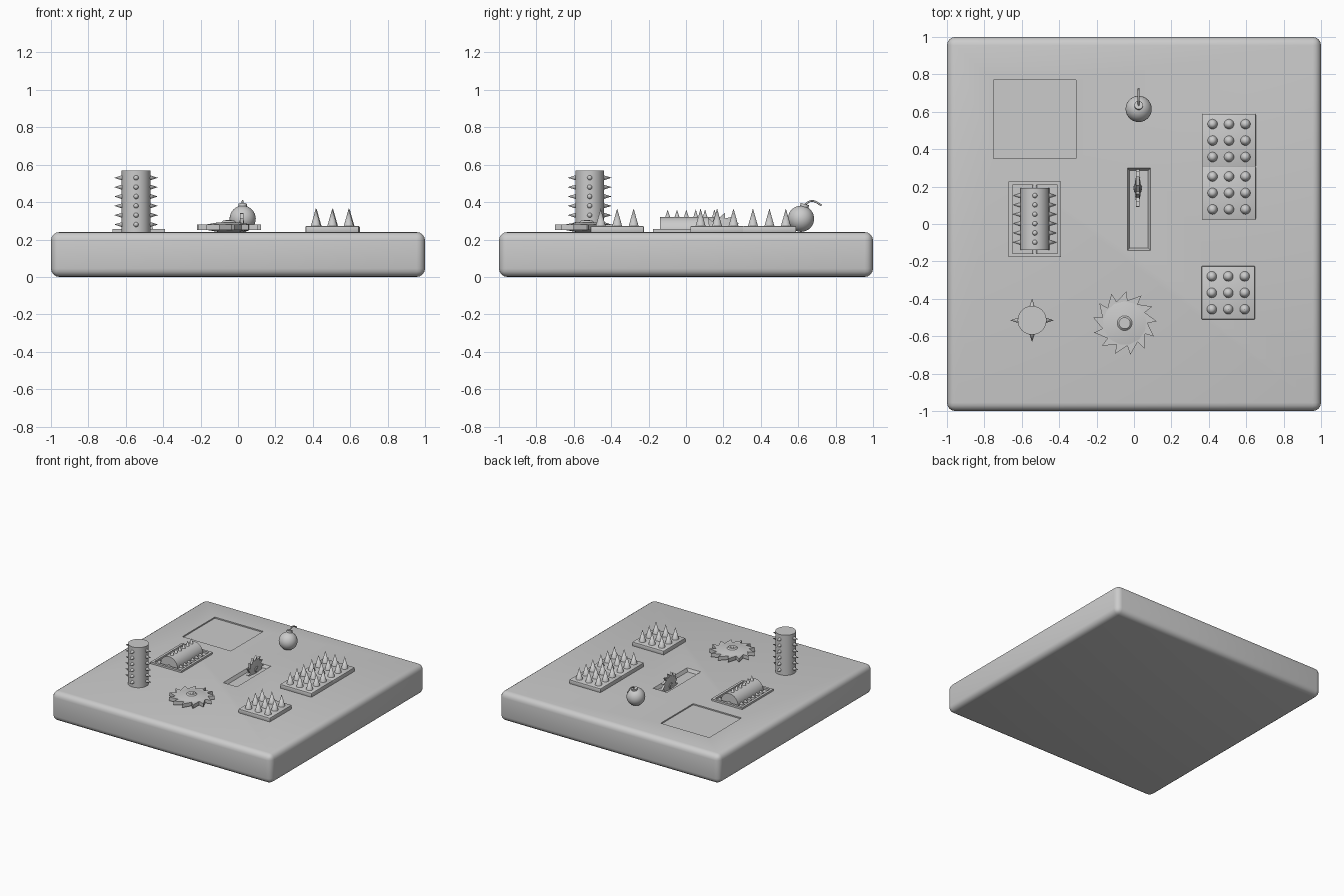
import bpy, bmesh
from math import pi, sin, cos, radians
from mathutils import Matrix, Vector

if "Cube" in bpy.data.objects:
    bpy.data.objects.remove(bpy.data.objects["Cube"])

T = Matrix.Translation
TOP = 0.24


def finish(name, bm, matrix=Matrix(), angle=35, bevel=0, segments=2):
    bm.transform(matrix)
    bmesh.ops.recalc_face_normals(bm, faces=bm.faces)
    me = bpy.data.meshes.new(name)
    bm.to_mesh(me)
    bm.free()
    ob = bpy.data.objects.new(name, me)
    bpy.context.collection.objects.link(ob)
    bpy.ops.object.select_all(action='DESELECT')
    bpy.context.view_layer.objects.active = ob
    ob.select_set(True)
    if bevel:
        m = ob.modifiers.new("bevel", 'BEVEL')
        m.width, m.segments = bevel, segments
        bpy.ops.object.modifier_apply(modifier=m.name)
    if angle:
        bpy.ops.object.shade_smooth_by_angle(angle=radians(angle))
    return ob


def add_box(bm, x0, x1, y0, y1, z0, z1, inset=0):
    """Box whose bottom face may be inset to give sloped walls."""
    vs = bmesh.ops.create_cube(bm, size=1)['verts']
    for v in vs:
        low = v.co.z < 0
        i = inset if low else 0
        v.co = Vector((x0 + i if v.co.x < 0 else x1 - i,
                       y0 + i if v.co.y < 0 else y1 - i,
                       z0 if low else z1))


def add_cone(bm, matrix, r1, r2, depth, n=24):
    """Cone or cylinder standing on the local origin."""
    bmesh.ops.create_cone(bm, cap_ends=True, segments=n, radius1=r1, radius2=r2,
                          depth=depth, matrix=matrix @ T((0, 0, depth / 2)))


def cut(target, *box):
    bm = bmesh.new()
    add_box(bm, *box)
    cutter = finish("cutter", bm, angle=0)
    cutter.hide_render = True
    bpy.context.view_layer.objects.active = target
    m = target.modifiers.new("recess", 'BOOLEAN')
    m.operation, m.object, m.solver = 'DIFFERENCE', cutter, 'EXACT'
    bpy.ops.object.modifier_apply(modifier=m.name)
    bpy.data.objects.remove(cutter)


# Rounded base slab with a shallow square pit and a saw slot
bm = bmesh.new()
add_box(bm, -1, 1, -1, 1, 0, TOP)
base = finish("base_slab", bm, bevel=0.045, segments=4)
cut(base, -0.75, -0.31, 0.35, 0.77, TOP - 0.01, TOP + 0.05)
cut(base, -0.037, 0.09, -0.142, 0.3, TOP - 0.025, TOP + 0.002, 0.014)


# Spike plates, three by three spikes each
def spike_plate(name, cx, cy):
    bm = bmesh.new()
    add_box(bm, cx - .143, cx + .143, cy - .143, cy + .143, TOP - .005, .272)
    finish(name, bm, bevel=0.006)
    bm = bmesh.new()
    for i in (-1, 0, 1):
        for j in (-1, 0, 1):
            add_cone(bm, T((cx + i * .088, cy + j * .088, .27)), .027, 0, .096, 20)
    finish(name + "_spikes", bm, angle=60)


spike_plate("front_plate", 0.504, -0.368)
spike_plate("middle_plate", 0.508, 0.166)
spike_plate("back_plate", 0.508, 0.446)


# Spiked column: four rows of six spikes around a cylinder
def spiked_column(name, matrix):
    bm = bmesh.new()
    add_cone(bm, Matrix(), .077, .077, .33, 32)
    finish(name, bm, matrix)
    bm = bmesh.new()
    for q in range(4):
        for k in range(6):
            add_cone(bm, Matrix.Rotation(q * pi / 2, 4, 'Z') @ T((.07, 0, .04 + k * .05))
                     @ Matrix.Rotation(pi / 2, 4, 'Y'), .015, 0, .047, 16)
    finish(name + "_spikes", bm, matrix, angle=60)


spiked_column("standing_column", T((-.545, -.515, TOP)))
spiked_column("roller", T((-.53, .192, .243)) @ Matrix.Rotation(pi / 2, 4, 'X'))

# Roller frame and axle
frame = bmesh.new()
x0, x1, y0, y1, w = -.67, -.39, -.177, .228, .02
for b in ((x0, x0 + w, y0, y1), (x1 - w, x1, y0, y1),
          (x0 + w, x1 - w, y0, y0 + w), (x0 + w, x1 - w, y1 - w, y1)):
    add_box(frame, *b, TOP - .005, .255)
finish("roller_frame", frame, angle=0)
bm = bmesh.new()
add_cone(bm, T((-.53, .215, .243)) @ Matrix.Rotation(pi / 2, 4, 'X'), .012, .012, .38, 16)
finish("roller_axle", bm)


# Saw blade with swept teeth and a low conical hub on each side
def saw_blade(name, matrix, n=13):
    bm = bmesh.new()
    ring = []
    for i in range(n):
        a, step = 2 * pi * i / n, 2 * pi / n
        for r, t in ((.122, 0), (.172, .12)):
            ring.append(bm.verts.new((r * cos(a + t * step), r * sin(a + t * step), -.015)))
    face = bm.faces.new(ring)
    new = bmesh.ops.extrude_face_region(bm, geom=[face])['geom']
    bmesh.ops.translate(bm, vec=(0, 0, .03), verts=[v for v in new if isinstance(v, bmesh.types.BMVert)])
    finish(name, bm, matrix, angle=0)
    bm = bmesh.new()
    for flip in (0, pi):
        m = Matrix.Rotation(flip, 4, 'X') @ T((0, 0, .014))
        add_cone(bm, m, .122, .055, .012, n)
        add_cone(bm, m, .052, .03, .021)
        add_cone(bm, m, .016, .016, .024, 16)
    finish(name + "_hub", bm, matrix, angle=20)


saw_blade("flat_saw", T((-.05, -.53, .266)))
saw_blade("slot_saw", T((.02, .19, .243)) @ Matrix.Rotation(pi / 2, 4, 'Y') @ Matrix.Scale(.59, 4))

# Bomb with tilted neck and curved fuse
bm = bmesh.new()
bmesh.ops.create_uvsphere(bm, u_segments=32, v_segments=16, radius=.07)
tilt = Matrix.Rotation(radians(-15), 4, 'X')
add_cone(bm, tilt @ T((0, 0, .06)), .023, .023, .021)
finish("bomb", bm, T((.025, .615, .311)))

fuse = bpy.data.curves.new("bomb_fuse", 'CURVE')
fuse.dimensions = '3D'
fuse.bevel_depth, fuse.bevel_resolution, fuse.use_fill_caps = .005, 2, True
sp = fuse.splines.new('BEZIER')
pts = [(.025, .632, .385), (.025, .672, .406), (.025, .725, .383)]
sp.bezier_points.add(len(pts) - 1)
for bp, p in zip(sp.bezier_points, pts):
    bp.co = p
    bp.handle_left_type = bp.handle_right_type = 'AUTO'
bpy.context.collection.objects.link(bpy.data.objects.new("bomb_fuse", fuse))
